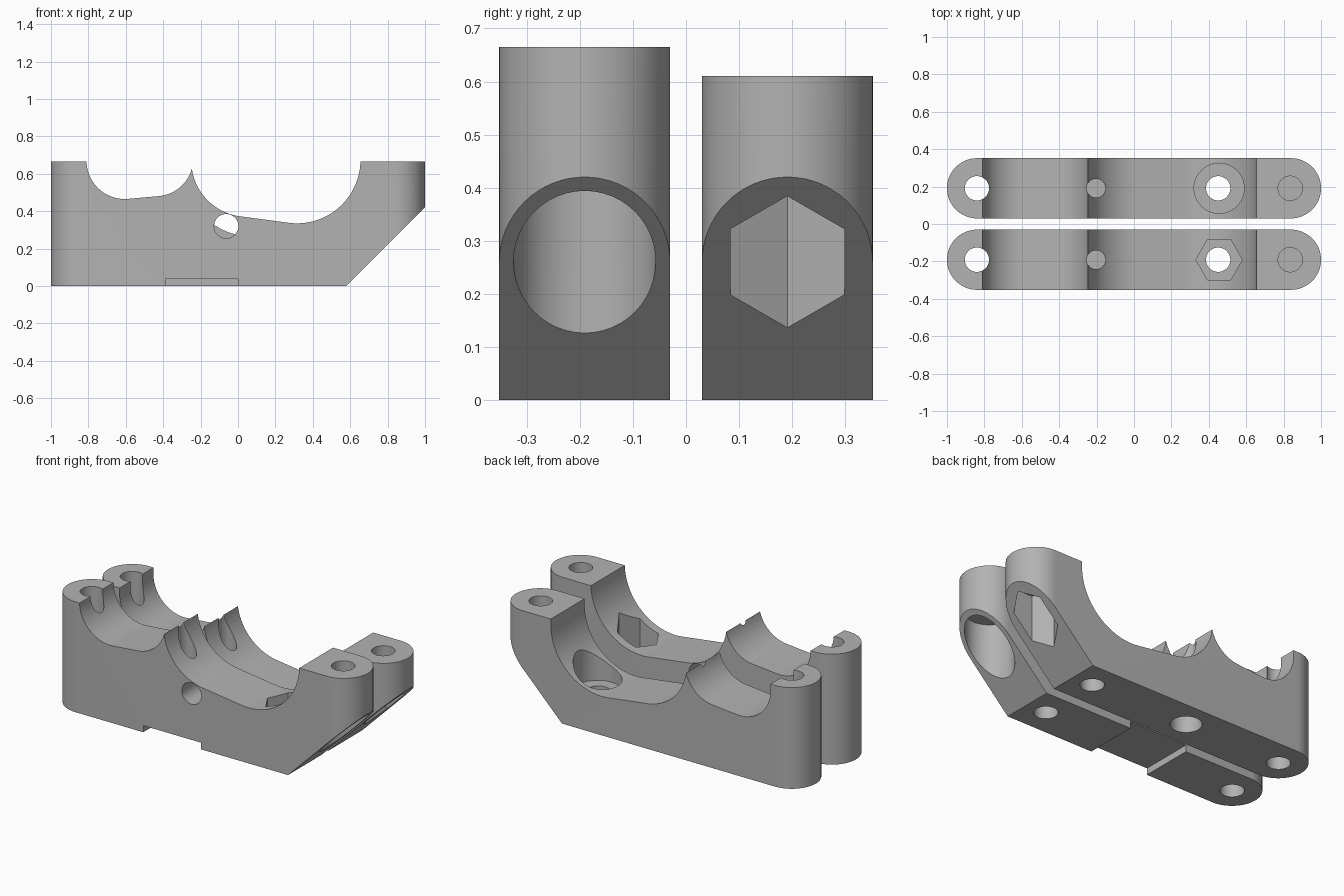
import bpy, math
from math import sin, cos, pi, radians

cube = bpy.data.objects.get("Cube")
if cube:
    bpy.data.objects.remove(cube, do_unlink=True)

grey = bpy.data.materials.new("plain grey")
grey.use_nodes = True
GREY = (0.45, 0.45, 0.45, 1)
grey.diffuse_color = GREY
grey.node_tree.nodes["Principled BSDF"].inputs["Base Color"].default_value = GREY


def arc(cx, cy, r, start, end, n=32):
    return [(cx + r * cos(radians(start + (end - start) * i / n)),
             cy + r * sin(radians(start + (end - start) * i / n))) for i in range(n + 1)]


def prism(name, outline, low, high, axis="Z"):
    """Extrude an outline along Z, or an x-z outline along Y."""
    n = len(outline)
    verts = [(a, b, h) if axis == "Z" else (a, h, b)
             for h in (low, high) for a, b in outline]
    faces = [tuple(range(n))[::-1], tuple(range(n, 2 * n))]
    faces += [(i, (i + 1) % n, n + (i + 1) % n, n + i) for i in range(n)]
    if axis == "Y":
        faces = [f[::-1] for f in faces]
    mesh = bpy.data.meshes.new(name)
    mesh.from_pydata(verts, [], faces)
    mesh.materials.append(grey)
    obj = bpy.data.objects.new(name, mesh)
    bpy.context.collection.objects.link(obj)
    return obj


def cut(body, outline, low, high, axis="Z"):
    cutter = prism("cutter", outline, low, high, axis)
    cutter.hide_render = True
    mod = body.modifiers.new("cut", "BOOLEAN")
    mod.operation, mod.solver, mod.object = "DIFFERENCE", "EXACT", cutter
    bpy.context.view_layer.objects.active = body
    bpy.ops.object.modifier_apply(modifier=mod.name)
    bpy.data.objects.remove(cutter, do_unlink=True)


def circle(x, y, r, n=48):
    return arc(x, y, r, 0, 360, n)[:-1]


def socket(x, y, shape):
    # Round recess for a screw head, or hexagon for a nut
    return circle(x, y, 0.134) if shape == "round" else circle(x, y, 0.124, 6)


def bracket(name, y, top, drop, seat, end):
    # Bar with rounded ends
    plan = arc(0.839, y, 0.161, -90, 90) + arc(-0.839, y, 0.161, 90, 270)
    body = prism(name, plan, 0, top)
    # Small and large saddles: two arcs joined by a tangent line
    small = (arc(-0.605, 0.67 - drop, 0.205, 180, 274)
             + arc(-0.44, 0.68 - drop, 0.2, 274, 360) + [(-0.24, 1), (-0.81, 1)])
    large = (arc(0.05, 0.67 - drop, 0.3, 180, 261)
             + arc(0.315, 0.675 - drop, 0.34, 261, 360) + [(0.655, 1), (-0.25, 1)])
    for saddle in (small, large):
        cut(body, saddle, y - 0.3, y + 0.3, "Y")
    # Sloped underside at one end
    cut(body, [(0.48, -0.1), (1.2, -0.1), (1.2, 0.62)], y - 0.3, y + 0.3, "Y")
    # Screw holes and their sockets
    cut(body, circle(-0.84, y, 0.065), -0.1, 1)
    cut(body, circle(0.45, y, 0.065), -0.1, 1)
    cut(body, circle(0.835, y, 0.065), 0.49, 1)
    cut(body, circle(-0.203, y, 0.05), 0.25, 1)
    cut(body, socket(0.455, y, seat), 0.17, 1)
    cut(body, socket(0.84, y, end), -0.1, 0.47)
    return body


front = bracket("front_bracket", -0.191, 0.665, 0, "hex", "round")
# Cross hole and shallow slot in the front bracket
cut(front, circle(-0.063, 0.32, 0.065), -0.6, 0, "Y")
cut(front, [(-0.385, -0.1), (0, -0.1), (0, 0.04), (-0.385, 0.04)], -0.6, 0, "Y")

back = bracket("back_bracket", 0.191, 0.61, 0.1, "round", "hex")
# Blind bore under the back bracket
cut(back, circle(-0.2, 0.191, 0.085), -0.1, 0.22)

for part in (front, back):
    bpy.ops.object.select_all(action="DESELECT")
    part.select_set(True)
    bpy.context.view_layer.objects.active = part
    bpy.ops.object.shade_smooth_by_angle(angle=radians(25))
